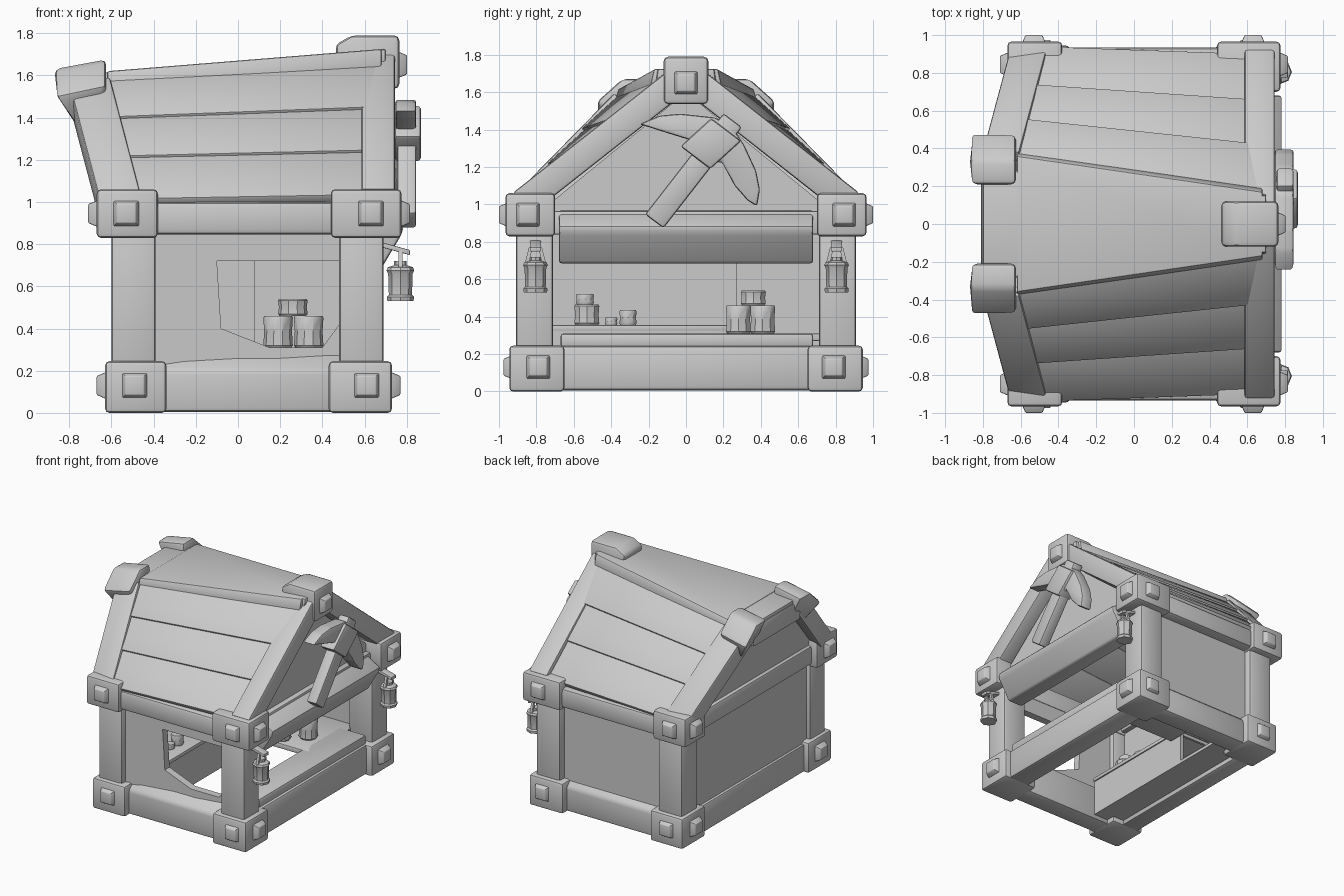
import bpy, bmesh, math
from mathutils import Vector as V

grey = bpy.data.materials.new("plain_grey")
grey.diffuse_color = (0.6, 0.6, 0.6, 1)


def finish(name, bm, bevel=0.0):
    bmesh.ops.recalc_face_normals(bm, faces=bm.faces)
    if bevel:
        bmesh.ops.bevel(bm, geom=list(bm.edges), offset=bevel, segments=2,
                        profile=0.5, affect='EDGES', clamp_overlap=True)
    me = bpy.data.meshes.new(name)
    bm.to_mesh(me)
    bm.free()
    me.materials.append(grey)
    ob = bpy.data.objects.new(name, me)
    bpy.context.collection.objects.link(ob)
    return ob


def loft(name, a, b, bevel=0.0):
    """Solid between two matching rings of points."""
    bm = bmesh.new()
    a = [bm.verts.new(p) for p in a]
    b = [bm.verts.new(p) for p in b]
    bm.faces.new(a)
    bm.faces.new(b[::-1])
    for i in range(len(a)):
        j = (i + 1) % len(a)
        bm.faces.new((a[i], b[i], b[j], a[j]))
    return finish(name, bm, bevel)


def prism(name, pts, off, bevel=0.0):
    return loft(name, pts, [V(p) + V(off) for p in pts], bevel)


def box(name, x, y, z, bevel=0.015):
    y = sorted(y)
    ring = [(x[0], y[0], z[0]), (x[1], y[0], z[0]), (x[1], y[1], z[0]), (x[0], y[1], z[0])]
    return prism(name, ring, (0, 0, z[1] - z[0]), bevel)


def beam(name, a, b, u, v, bevel=0.015):
    a, b, u, v = V(a), V(b), V(u), V(v)
    q = [u + v, u - v, -u - v, -u + v]
    return loft(name, [a + k for k in q], [b + k for k in q], bevel)


def stud(name, c, d):
    """Square tapered bolt head on a face pointing along d."""
    c, d = V(c), V(d)
    u = V((0, 0, 1))
    v = d.cross(u)
    q = [u + v, u - v, -u - v, -u + v]
    loft(name, [c - d * 0.02 + k * 0.07 for k in q], [c + d * 0.04 + k * 0.045 for k in q], 0.006)


def turned(name, x, y, prof, n=10):
    """Round part from (radius, height) pairs."""
    bm = bmesh.new()
    rings = [[bm.verts.new((x + r * math.cos(2 * math.pi * i / n),
                            y + r * math.sin(2 * math.pi * i / n), z)) for i in range(n)]
             for r, z in prof]
    for a, b in zip(rings, rings[1:]):
        for i in range(n):
            j = (i + 1) % n
            bm.faces.new((a[i], a[j], b[j], b[i]))
    bm.faces.new(rings[0][::-1])
    bm.faces.new(rings[-1])
    finish(name, bm)


# Corner posts with foot and head blocks, bolted on both outer faces
for s in (-1, 1):
    for e, px, fx, hx in ((-1, (-0.60, -0.39), (-0.63, -0.34), (-0.67, -0.38)),
                          (1, (0.48, 0.69), (0.43, 0.73), (0.44, 0.775))):
        box("post", px, (s * 0.71, s * 0.91), (0.1, 0.95), 0.02)
        box("foot_block", fx, (s * 0.65, s * 0.945), (0, 0.245), 0.02)
        box("head_block", hx, (s * 0.70, s * 0.965), (0.83, 1.06), 0.02)
        out = 0 if e < 0 else 1
        stud("foot_bolt", (fx[out], s * 0.79, 0.13), (e, 0, 0))
        stud("foot_bolt", (-0.49 if e < 0 else 0.61, s * 0.935, 0.13), (0, s, 0))
        stud("head_bolt", (hx[out], s * 0.845, 0.945), (e, 0, 0))
        stud("head_bolt", (-0.53 if e < 0 else 0.63, s * 0.96, 0.945), (0, s, 0))
    # Side beams
    sill = [(0.72, 0.005), (0.89, 0.005), (0.89, 0.20), (0.79, 0.29), (0.72, 0.29)]
    prism("side_sill_beam", [(-0.4, s * y, z) for y, z in sill], (0.9, 0, 0), 0.02)
    box("side_eave_beam", (-0.45, 0.5), (s * 0.74, s * 0.935), (0.845, 1.0), 0.025)

# Side walls: one bending in towards a window, one closed
window = [(-0.42, 0.1), (0.5, 0.1), (0.5, 0.44), (0.48, 0.42), (0.40, 0.31), (0.15, 0.31),
          (-0.08, 0.40), (-0.10, 0.72), (0.5, 0.72), (0.5, 0.88), (-0.42, 0.88)]
loft("window_wall", [(x, -0.87 if x < -0.3 else -0.81, z) for x, z in window],
     [(x, -0.75, z) for x, z in window])
box("closed_wall", (-0.42, 0.5), (0.77, 0.85), (0.1, 0.88), 0)

# Back wall and its beams
box("back_wall", (-0.57, -0.50), (-0.75, 0.75), (0.05, 1.0), 0)
box("back_sill_beam", (-0.59, -0.44), (-0.7, 0.7), (0.005, 0.225))
box("back_eave_beam", (-0.62, -0.46), (-0.75, 0.75), (0.85, 1.0), 0.02)
prism("back_gable", [(-0.58, -0.85, 0.95), (-0.58, 0.85, 0.95), (-0.71, 0.35, 1.53), (-0.71, -0.35, 1.53)],
      (0.05, 0, 0))

# Open front: sill, counter lip, sloped ledge under the gable
box("front_sill_beam", (0.49, 0.68), (-0.7, 0.7), (0.005, 0.245), 0.025)
box("front_counter_lip", (0.42, 0.66), (-0.67, 0.68), (0.235, 0.31))
ledge = [(0.55, 0.685), (0.68, 0.685), (0.775, 0.845), (0.785, 0.885), (0.64, 0.97), (0.55, 0.97)]
prism("front_ledge", [(x, -0.68, z) for x, z in ledge], (0, 1.36, 0), 0.015)
box("front_header", (0.56, 0.68), (-0.72, 0.72), (0.84, 0.965), 0.01)
prism("front_gable", [(0.58, -0.82, 0.93), (0.58, 0.82, 0.93), (0.58, 0, 1.6)], (0.06, 0, 0))

# Roof: rafters, overlapping planks, top boards
n = V((0, 0.62, 0.785))
rear = (V((-0.52, 0.93, 1.0)), V((-0.64, 0.36, 1.58)))
front = (V((0.62, 0.89, 1.02)), V((0.66, 0.16, 1.66)))
cuts = ((0.0, 0.0), (0.35, 0.33), (0.67, 0.65), (1.0, 1.0))
for s in (-1, 1):
    m = V((1, s, 1))
    beam("front_rafter", (0.665, s * 0.88, 1.003), (0.665, s * 0.03, 1.672),
         (0.08, 0, 0), V((0, 0.62 * s, 0.785)) * 0.075)
    beam("back_rafter", (-0.56, s * 0.87, 0.98), (-0.705, s * 0.33, 1.53),
         (0.098, 0, 0.015), V((0, 0.7 * s, 0.7)) * 0.075)
    for c0, c1 in zip(cuts, cuts[1:]):
        ends = []
        for (lo, hi), t0, t1 in zip((rear, front), c0, c1):
            p, q = lo.lerp(hi, t0), lo.lerp(hi, min(t1 + 0.04, 1))
            ends.append([k * m for k in (p - n * 0.03, q - n * 0.04, q + n * 0.004, p + n * 0.02)])
        loft("roof_plank", ends[0], ends[1], 0.006)
    # Rear ridge blocks, following the roof slope
    ring = [(0.21, 1.44), (0.21, 1.64), (0.34, 1.64), (0.48, 1.51), (0.41, 1.37)]
    loft("rear_ridge_block", [(-0.868 + 0.1 * (z < 1.5), s * y, z - 0.01) for y, z in ring],
         [(-0.625, s * y, z + (0.035 if z > 1.6 else 0.1 if z < 1.5 else 0.04)) for y, z in ring], 0.025)

loft("roof_top",
     [(-0.80, -0.30, 1.53), (-0.80, 0.30, 1.53), (-0.80, 0.30, 1.60), (-0.80, -0.30, 1.60)],
     [(0.70, -0.16, 1.65), (0.70, 0.16, 1.65), (0.70, 0.15, 1.725), (0.70, -0.15, 1.725)], 0.01)
loft("roof_top_edge",
     [(-0.62, -0.38, 1.55), (-0.62, 0.38, 1.55), (-0.62, 0.36, 1.62), (-0.62, -0.36, 1.62)],
     [(0.68, -0.19, 1.64), (0.68, 0.19, 1.64), (0.68, 0.17, 1.725), (0.68, -0.17, 1.725)], 0.01)
box("rear_ridge_beam", (-0.81, -0.66), (-0.3, 0.3), (1.42, 1.58), 0.02)
prism("front_ridge_block", [(0.49, -0.12, 1.55), (0.765, -0.12, 1.535), (0.765, -0.12, 1.79),
                            (0.54, -0.12, 1.79), (0.46, -0.12, 1.745)], (0, 0.24, 0), 0.025)
stud("ridge_bolt", (0.762, 0, 1.65), (1, 0, 0))

# Pickaxe hung on the gable
head = [(-0.25, 1.43), (-0.14, 1.475), (-0.03, 1.485), (0.155, 1.465), (0.25, 1.41), (0.31, 1.32),
        (0.375, 1.18), (0.395, 1.08), (0.38, 0.99), (0.33, 1.02), (0.26, 1.10), (0.19, 1.23),
        (0.12, 1.21), (0.02, 1.345), (-0.11, 1.385)]
prism("pickaxe_head", [(0.745, y, z) for y, z in head], (0.1, 0, 0), 0.015)
d = V((0, 0.41, 0.54)).normalized()
beam("pickaxe_handle", (0.80, -0.17, 0.91), (0.80, 0.25, 1.45), (0.045, 0, 0),
     V((0, d.z, -d.y)) * 0.062)
beam("pickaxe_collar", (0.805, 0.05, 1.25), (0.805, 0.215, 1.40), (0.062, 0, 0),
     V((0, d.z, -d.y)) * 0.10)

# Hanging lanterns
for s in (-1, 1):
    y = s * 0.805
    turned("lantern", 0.77, y, [(0.062, 0.53), (0.065, 0.55), (0.055, 0.56), (0.058, 0.66),
                                (0.066, 0.675), (0.06, 0.69), (0.03, 0.70), (0.03, 0.72)], 8)
    for k in (-1, 1):
        beam("lantern_handle", (0.77, y + k * 0.045, 0.69), (0.77, y + k * 0.025, 0.77),
             (0.01, 0, 0), (0, 0.01, 0), 0)
    beam("lantern_hook", (0.67, y, 0.80), (0.815, y, 0.76), (0, 0.03, 0), (0, 0, 0.012), 0.004)

# Inside: shelf and floor along the back, corner closet walls, counter by the closed side
box("back_shelf", (-0.5, -0.2), (-0.72, 0.3), (0.325, 0.355), 0.005)
box("back_shelf_front", (-0.24, -0.21), (-0.72, 0.3), (0.06, 0.33), 0)
box("back_floor", (-0.5, -0.21), (-0.72, 0.77), (0.04, 0.065), 0)
box("closet_side", (-0.5, 0.08), (0.27, 0.29), (0.3, 0.86), 0)
box("closet_front", (0.06, 0.08), (0.27, 0.78), (0.3, 0.86), 0)
box("side_counter", (-0.2, 0.5), (0.2, 0.77), (0.27, 0.31), 0.005)

# Mugs and small goods
for x, y, z, r, h in ((0.19, 0.28, 0.31, 0.07, 0.15), (0.335, 0.41, 0.31, 0.07, 0.15),
                      (0.26, 0.36, 0.46, 0.07, 0.08), (-0.35, -0.53, 0.355, 0.07, 0.11),
                      (-0.37, -0.54, 0.465, 0.05, 0.055), (-0.32, -0.40, 0.355, 0.035, 0.04),
                      (-0.32, -0.31, 0.355, 0.048, 0.08)):
    turned("mug", x, y, [(r * 0.9, z), (r, z + 0.01), (r * 0.94, z + h * 0.5), (r, z + h - 0.008), (r * 0.93, z + h)])

# Smooth shading with sharp edges kept
for ob in bpy.context.scene.objects:
    ob.select_set(True)
    bpy.context.view_layer.objects.active = ob
bpy.ops.object.shade_smooth_by_angle(angle=math.radians(35))
